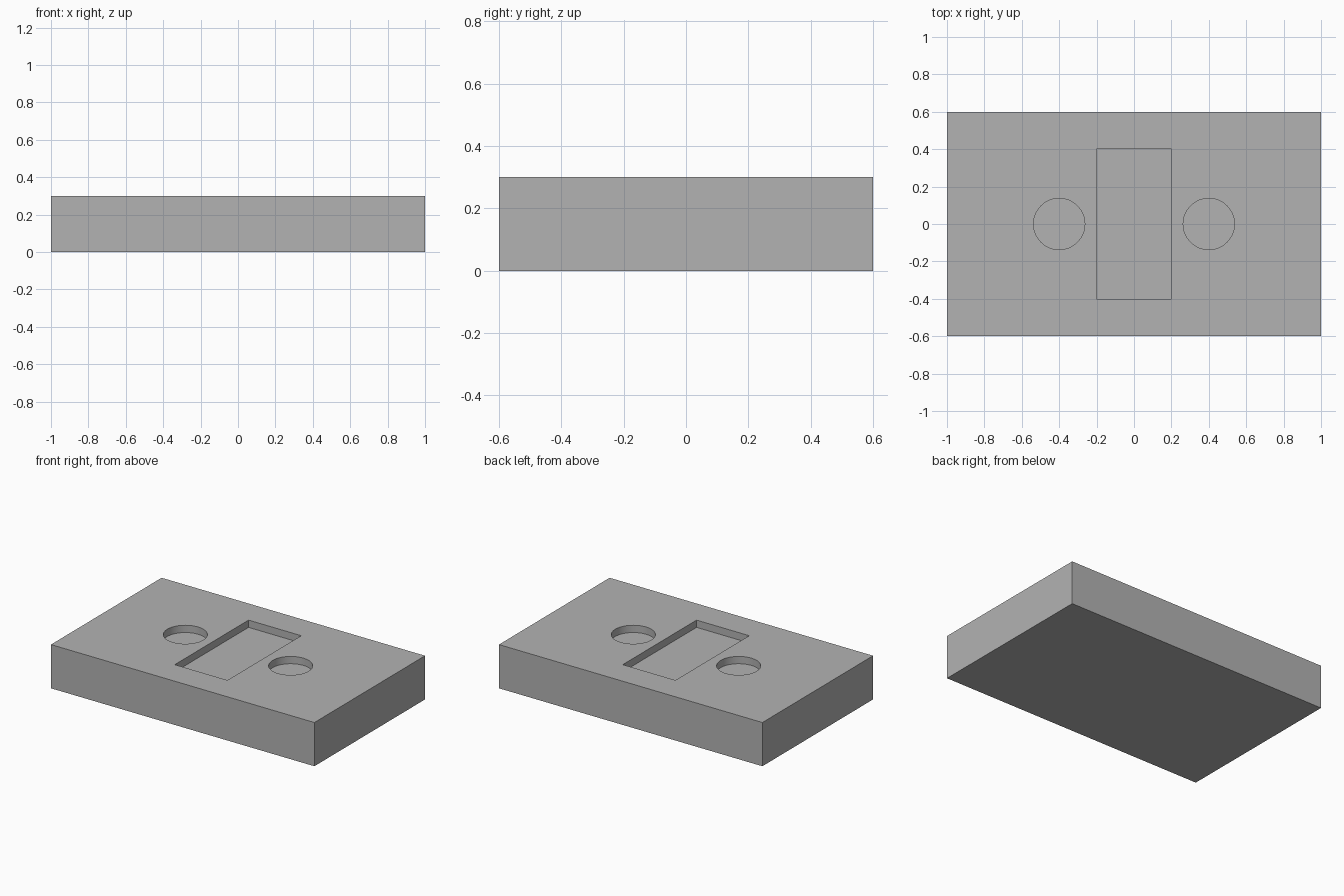
import bpy
import bmesh
from mathutils import Matrix

cube = bpy.data.objects.get("Cube")
if cube:
    bpy.data.objects.remove(cube, do_unlink=True)

HEIGHT = 0.3
POCKET_DEPTH = 0.05

grey = bpy.data.materials.new("plain_grey")
grey.use_nodes = True
colour = (0.45, 0.45, 0.45, 1)
grey.diffuse_color = colour
grey.node_tree.nodes["Principled BSDF"].inputs["Base Color"].default_value = colour


def finish(name, bm):
    mesh = bpy.data.meshes.new(name)
    bm.to_mesh(mesh)
    bm.free()
    mesh.materials.append(grey)
    obj = bpy.data.objects.new(name, mesh)
    bpy.context.collection.objects.link(obj)
    return obj


def box(name, size, centre):
    bm = bmesh.new()
    bmesh.ops.create_cube(bm, size=1, matrix=Matrix.Translation(centre) @ Matrix.Diagonal((*size, 1)))
    return finish(name, bm)


def cylinder(name, radius, depth, centre):
    bm = bmesh.new()
    bmesh.ops.create_cone(bm, cap_ends=True, segments=64, radius1=radius, radius2=radius,
                          depth=depth, matrix=Matrix.Translation(centre))
    return finish(name, bm)


# Solid slab
slab = box("slab", (2, 1.2, HEIGHT), (0, 0, HEIGHT / 2))

# Cutters are centred on the top face, so half of each sinks in
cutters = [box("slot_cutter", (0.4, 0.8, 2 * POCKET_DEPTH), (0, 0, HEIGHT))]
for side, x in (("left", 0.4), ("right", -0.4)):
    cutters.append(cylinder(side + "_hole_cutter", 0.137, 2 * POCKET_DEPTH, (x, 0, HEIGHT)))

# Shallow rectangular pocket and two round pockets
for cutter in cutters:
    cutter.hide_render = True
    cutter.hide_viewport = True
    cutter.display_type = 'WIRE'
    mod = slab.modifiers.new(cutter.name, 'BOOLEAN')
    mod.operation = 'DIFFERENCE'
    mod.solver = 'EXACT'
    mod.object = cutter

# Smooth the round walls, keep the edges sharp
bpy.ops.object.select_all(action='DESELECT')
slab.select_set(True)
bpy.context.view_layer.objects.active = slab
for mod in list(slab.modifiers):
    bpy.ops.object.modifier_apply(modifier=mod.name)
for cutter in cutters:
    bpy.data.objects.remove(cutter, do_unlink=True)
bpy.ops.object.shade_smooth_by_angle()
